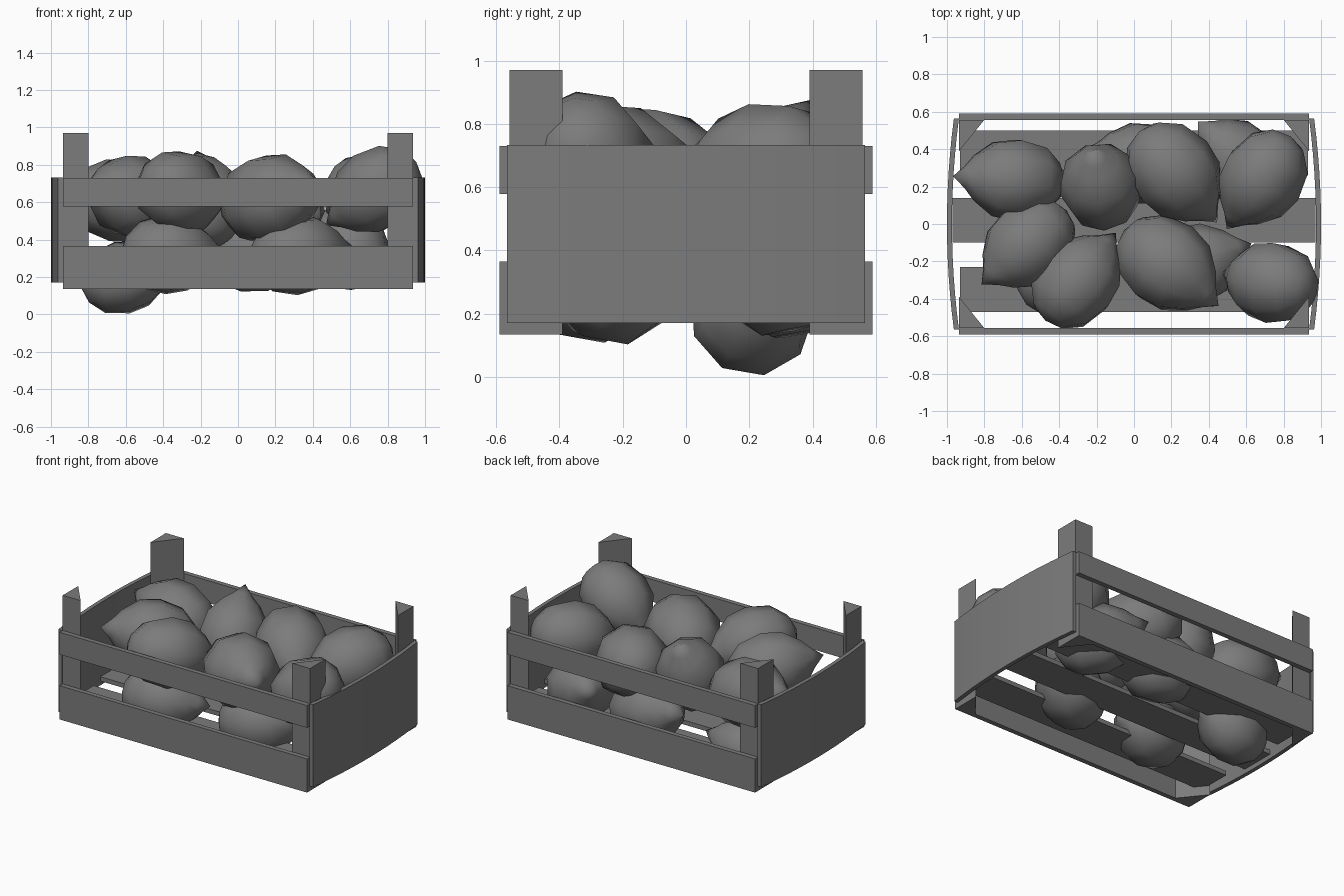
import bpy, bmesh, math
from mathutils import Vector

cube = bpy.data.objects.get("Cube")
if cube:
    bpy.data.objects.remove(cube, do_unlink=True)

grey = bpy.data.materials.new("plain_grey")
grey.use_nodes = True
GREY = (0.2, 0.2, 0.2, 1)
grey.diffuse_color = GREY
grey.node_tree.nodes["Principled BSDF"].inputs["Base Color"].default_value = GREY


def add_object(name, bm):
    bmesh.ops.recalc_face_normals(bm, faces=bm.faces)
    mesh = bpy.data.meshes.new(name)
    bm.to_mesh(mesh)
    bm.free()
    mesh.materials.append(grey)
    obj = bpy.data.objects.new(name, mesh)
    bpy.context.collection.objects.link(obj)
    return obj


def prism(name, outline, z0, z1):
    """Extrude a flat xy outline from z0 up to z1."""
    bm = bmesh.new()
    low = bm.faces.new([bm.verts.new((x, y, z0)) for x, y in outline])
    top = bmesh.ops.extrude_face_region(bm, geom=[low])["geom"]
    bmesh.ops.translate(bm, vec=(0, 0, z1 - z0),
                        verts=[v for v in top if isinstance(v, bmesh.types.BMVert)])
    return add_object(name, bm)


def board(name, x, y0, y1, z0, z1):
    return prism(name, [(-x, y0), (x, y0), (x, y1), (-x, y1)], z0, z1)


# Long side slats
for side, y0, y1 in (("front", -0.59, -0.557), ("back", 0.557, 0.59)):
    board(side + "_lower_slat", 0.935, y0, y1, 0.135, 0.365)
    board(side + "_upper_slat", 0.935, y0, y1, 0.578, 0.73)

# Floor slats
board("floor_slat_front", 0.93, -0.47, -0.23, 0.2, 0.23)
board("floor_slat_middle", 0.97, -0.1, 0.14, 0.2, 0.23)
board("floor_slat_back", 0.93, 0.26, 0.5, 0.2, 0.23)

# Bowed end panels and triangular corner posts
STEPS = 12
for sx, end in ((1, "left"), (-1, "right")):
    ys = [0.565 * (2 * i / STEPS - 1) for i in range(STEPS + 1)]
    bow = [(0.963 + 0.037 * (1 - (y / 0.565) ** 2), y) for y in ys]
    outline = bow + [(x - 0.027, y) for x, y in reversed(bow)]
    prism(end + "_end_panel", [(sx * x, y) for x, y in outline], 0.17, 0.733)
    for sy, side in ((-1, "front"), (1, "back")):
        corner = [(0.935, 0.557), (0.8, 0.557), (0.935, 0.39)]
        prism(f"{side}_{end}_post", [(sx * x, sy * y) for x, y in corner], 0.135, 0.97)

# Fruit: a lathe profile of (distance along axis, radius), pointed at one end
PROFILE = [(-0.27, 0), (-0.24, 0.1), (-0.16, 0.18), (-0.02, 0.215),
           (0.1, 0.195), (0.2, 0.12), (0.25, 0.06), (0.315, 0)]
SIDES = 9


def fruit(name, centre, tip, size):
    bm = bmesh.new()
    rings = []
    for t, r in PROFILE:
        count = SIDES if r else 1
        rings.append([bm.verts.new((r * math.cos(math.tau * i / SIDES),
                                    r * math.sin(math.tau * i / SIDES), t))
                      for i in range(count)])
    for a, b in zip(rings, rings[1:]):
        for i in range(SIDES):
            j = (i + 1) % SIDES
            corners = [a[i % len(a)], a[j % len(a)], b[j % len(b)], b[i % len(b)]]
            bm.faces.new(list(dict.fromkeys(corners)))
    obj = add_object(name, bm)
    for poly in obj.data.polygons:
        poly.use_smooth = True
    obj.location = centre
    obj.rotation_euler = Vector(tip).to_track_quat("Z", "Y").to_euler()
    obj.scale = (size, size, size)


FRUITS = [
    # upper layer
    ((-0.65, 0.24, 0.61), (-1, 0.05, 0.25), 1.04),
    ((-0.18, 0.21, 0.61), (-0.12, 0.55, 0.8), 1.03),
    ((0.22, 0.27, 0.60), (0.6, -0.7, -0.2), 1.12),
    ((0.68, 0.24, 0.64), (-0.55, -0.8, -0.2), 1.05),
    ((-0.57, -0.11, 0.63), (-0.75, -0.65, 0.2), 1.05),
    ((-0.30, -0.30, 0.65), (0.6, 0.75, -0.2), 1.05),
    ((0.18, -0.22, 0.62), (0.75, -0.6, 0.2), 1.13),
    ((0.73, -0.31, 0.66), (-0.78, 0.15, -0.55), 1.02),
    # lower layer
    ((-0.36, -0.29, 0.32), (0.95, 0.2, 0), 1.0),
    ((0.33, -0.22, 0.32), (0.9, 0.35, 0.1), 1.02),
    ((-0.60, 0.21, 0.2), (0.9, 0.1, 0.2), 0.92),
    ((0.05, 0.33, 0.34), (-0.9, 0.2, 0.2), 1.03),
    ((0.56, 0.33, 0.36), (-0.7, 0.7, 0.35), 1.04),
]
for number, (centre, tip, size) in enumerate(FRUITS, 1):
    fruit(f"fruit_{number}", centre, tip, size)
